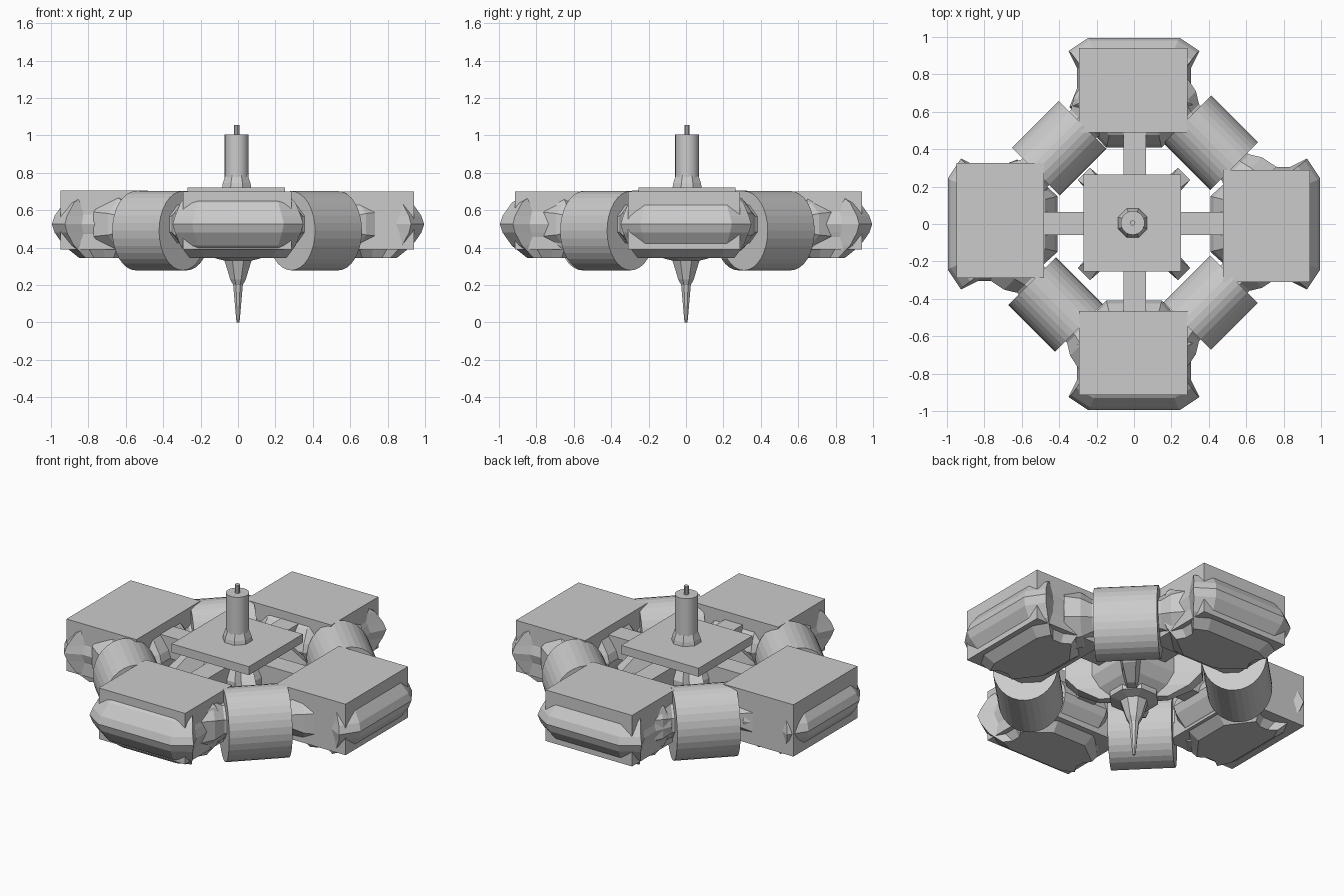
import bpy, bmesh
from math import pi, cos, sin
from mathutils import Matrix, Vector

cube = bpy.data.objects.get("Cube")
if cube:
    bpy.data.objects.remove(cube)

grey = bpy.data.materials.new("plain grey")
grey.use_nodes = True
COLOUR = (0.6, 0.6, 0.6, 1)
grey.diffuse_color = COLOUR
grey.node_tree.nodes["Principled BSDF"].inputs["Base Color"].default_value = COLOUR


def finish(name, bm, matrix=Matrix()):
    bmesh.ops.recalc_face_normals(bm, faces=bm.faces)
    mesh = bpy.data.meshes.new(name)
    bm.to_mesh(mesh)
    bm.free()
    mesh.materials.append(grey)
    obj = bpy.data.objects.new(name, mesh)
    obj.matrix_world = matrix
    bpy.context.collection.objects.link(obj)
    return obj


def box(name, low, high):
    bm = bmesh.new()
    bmesh.ops.create_cube(bm, size=1)
    low, high = Vector(low), Vector(high)
    bmesh.ops.scale(bm, vec=high - low, verts=bm.verts)
    bmesh.ops.translate(bm, vec=(low + high) / 2, verts=bm.verts)
    return finish(name, bm)


def loft(name, plan, rings, matrix=Matrix()):
    """Stack scaled copies of a plan outline; rings are (z, scale x, scale y)."""
    bm = bmesh.new()
    loops = [[bm.verts.new((x * sx, y * sy, z)) for x, y in plan] for z, sx, sy in rings]
    n = len(plan)
    for a, b in zip(loops, loops[1:]):
        for i in range(n):
            j = (i + 1) % n
            bm.faces.new((a[i], a[j], b[j], b[i]))
    bm.faces.new(loops[0][::-1])
    bm.faces.new(loops[-1])
    return finish(name, bm, matrix)


def circle(sides, turn=0.0):
    return [(cos(2 * pi * (i + turn) / sides), sin(2 * pi * (i + turn) / sides))
            for i in range(sides)]


def smooth(obj):
    bpy.ops.object.select_all(action='DESELECT')
    obj.select_set(True)
    bpy.context.view_layer.objects.active = obj
    bpy.ops.object.shade_smooth_by_angle(angle=0.4)


# Outer modules: faceted hulls with spiked, dented sides (local +y points outward)
half = [(0.245, 0.29), (0.35, 0.22), (0.305, 0.13), (0.305, 0.02),
        (0.345, -0.08), (0.29, -0.14), (0.15, -0.295)]
module_plan = half + [(-x, y) for x, y in reversed(half)]
module_rings = [(0.345, 0.74, 0.5), (0.41, 0.88, 0.78), (0.48, 0.96, 0.95), (0.525, 1, 1),
                (0.57, 0.96, 0.95), (0.64, 0.88, 0.78), (0.69, 0.74, 0.5)]
for name, k in (("back", 0), ("right", 1), ("front", 2), ("left", 3)):
    turn = Matrix.Rotation(k * pi / 2, 4, 'Z')
    loft(name + "_module", module_plan, module_rings, turn @ Matrix.Translation((0, 0.705, 0)))

# Square-edged covers on the modules
box("back_cover", (-0.295, 0.49, 0.39), (0.285, 0.94, 0.70))
box("front_cover", (-0.295, -0.915, 0.39), (0.285, -0.465, 0.70))
box("right_cover", (-0.95, -0.29, 0.39), (-0.48, 0.325, 0.705))
box("left_cover", (0.475, -0.31, 0.39), (0.94, 0.29, 0.70))

# Ring of tanks on the diagonals, each with a coupling rod joining two modules
tanks = {"back_left": (0.41, 0.435), "back_right": (-0.40, 0.405),
         "front_right": (-0.42, -0.43), "front_left": (0.41, -0.42)}
rod_rings = [(s, r, r) for s, r in ((-0.34, 0.17), (-0.25, 0.15), (-0.19, 0.11),
                                    (0.19, 0.11), (0.25, 0.15), (0.34, 0.17))]
for name, (x, y) in tanks.items():
    heading = -pi / 4 if x * y > 0 else pi / 4
    aim = Matrix.Rotation(heading, 4, 'Z') @ Matrix.Rotation(pi / 2, 4, 'Y')
    loft(name + "_tank", circle(32), [(-0.177, 0.212, 0.18), (0.177, 0.212, 0.18)],
         Matrix.Translation((x, y, 0.49)) @ aim)
    loft(name + "_coupling", circle(8, 0.5), rod_rings, Matrix.Translation((x, y, 0.525)) @ aim)

# Central hub with four corner lobes
quarter = [Vector(p) for p in ((0.24, -0.12), (0.30, 0.0), (0.30, 0.0), (0.24, 0.12))]
lobe = [(0.20, 0.12), (0.30, 0.235), (0.235, 0.30), (0.12, 0.20)]
hub_plan = []
for k in range(4):
    c, s = cos(k * pi / 2), sin(k * pi / 2)
    hub_plan += [(x * c - y * s, x * s + y * c) for x, y in lobe]
loft("hub", hub_plan, [(z, s, s) for z, s in ((0.35, 0.5), (0.41, 0.82), (0.48, 1),
                                              (0.57, 1), (0.64, 0.82), (0.68, 0.7))])
box("hub_plate", (-0.27, -0.253, 0.67), (0.25, 0.265, 0.722))

# Cross beams between hub and modules
box("long_beam", (-0.055, -0.5, 0.52), (0.065, 0.5, 0.65))
box("cross_beam", (-0.5, -0.06, 0.52), (0.5, 0.065, 0.65))

# Mast above the hub and spike below it
axis = Matrix.Translation((-0.007, 0.006, 0))
loft("mast_base", circle(8, 0.5), [(0.70, 0.088, 0.088), (0.745, 0.08, 0.08),
                                   (0.80, 0.06, 0.06)], axis)
smooth(loft("mast", circle(24), [(0.75, 0.064, 0.064), (1.005, 0.064, 0.064)], axis))
loft("mast_pin", circle(10), [(1.0, 0.014, 0.014), (1.055, 0.014, 0.014)], axis)
loft("lower_spike", circle(8, 0.5), [(z, r, r) for z, r in (
    (0.0, 0.009), (0.20, 0.028), (0.23, 0.045), (0.33, 0.078), (0.345, 0.14), (0.40, 0.14))])
